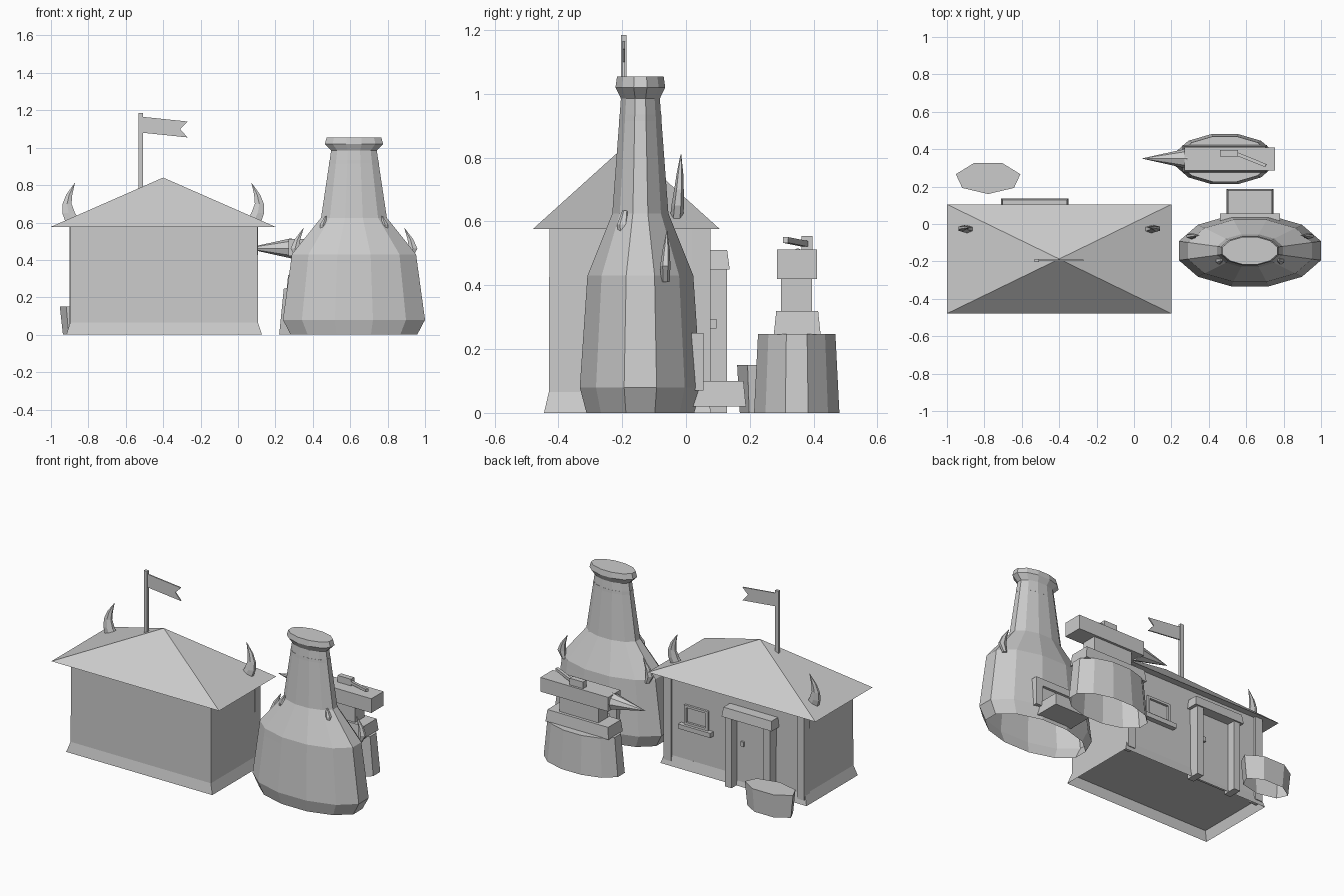
import bpy
import bmesh
import math
from mathutils import Matrix, Vector

cube = bpy.data.objects.get("Cube")
if cube:
    bpy.data.objects.remove(cube, do_unlink=True)

GREY = 0.6
mat = bpy.data.materials.new("plain grey")
mat.use_nodes = True
mat.diffuse_color = (GREY, GREY, GREY, 1)
bsdf = next(n for n in mat.node_tree.nodes if n.type == 'BSDF_PRINCIPLED')
bsdf.inputs["Base Color"].default_value = (GREY, GREY, GREY, 1)


def finish(name, bm):
    bmesh.ops.recalc_face_normals(bm, faces=bm.faces)
    mesh = bpy.data.meshes.new(name)
    bm.to_mesh(mesh)
    bm.free()
    mesh.materials.append(mat)
    obj = bpy.data.objects.new(name, mesh)
    bpy.context.collection.objects.link(obj)
    return obj


def loft(name, rings, n=4, bottom=True, phase=0.5):
    """Stack of n-sided rings (x, y, z, half width, half depth)."""
    bm = bmesh.new()
    scale = 1 / math.cos(math.pi / n) if phase == 0.5 else 1
    loops = []
    for x, y, z, hx, hy in rings:
        angles = [2 * math.pi * (i + phase) / n for i in range(n)]
        loops.append([bm.verts.new((x + hx * scale * math.cos(a),
                                    y + hy * scale * math.sin(a), z)) for a in angles])
    for a, b in zip(loops, loops[1:]):
        for i in range(n):
            j = (i + 1) % n
            bm.faces.new((a[i], a[j], b[j], b[i]))
    bm.faces.new(loops[-1])
    if bottom:
        bm.faces.new(loops[0][::-1])
    return finish(name, bm)


def box(name, x0, x1, y0, y1, z0, z1, grow=0.0):
    """Box between limits; grow widens the top."""
    x, y, hx, hy = (x0 + x1) / 2, (y0 + y1) / 2, (x1 - x0) / 2, (y1 - y0) / 2
    return loft(name, [(x, y, z0, hx, hy), (x, y, z1, hx + grow, hy + grow)])


def profile(name, x, y, ratio, points, n, **kw):
    return loft(name, [(x, y, z, r, r * ratio) for z, r in points], n, **kw)


def prism(name, points, y0, y1):
    """Outline in x and z given depth along y."""
    bm = bmesh.new()
    face = bm.faces.new([bm.verts.new((x, y0, z)) for x, z in points])
    out = bmesh.ops.extrude_face_region(bm, geom=[face])
    moved = [g for g in out["geom"] if isinstance(g, bmesh.types.BMVert)]
    bmesh.ops.translate(bm, verts=moved, vec=(0, y1 - y0, 0))
    return finish(name, bm)


# House walls with a flared, hollow foot
HX, HY = -0.395, -0.183
loft("house_foot", [(HX, HY, 0, 0.523, 0.262), (HX, HY, 0.065, 0.502, 0.247)], bottom=False)
loft("house_walls", [(HX, HY, 0.06, 0.502, 0.247), (HX, HY, 0.58, 0.5, 0.245)])

# Pyramid roof
loft("roof", [(-0.4, -0.187, 0.577, 0.6, 0.292), (-0.4, -0.187, 0.84, 0.0005, 0.0005)])

# Flag
box("flag_pole", -0.531, -0.507, -0.204, -0.186, 0.77, 1.185)
prism("flag", [(-0.51, 1.165), (-0.27, 1.14), (-0.31, 1.10), (-0.27, 1.055), (-0.51, 1.08)],
      -0.199, -0.191)

# Curved horns on the roof
for side, label in ((1, "left"), (-1, "right")):
    path = [(0.48, -0.03, 0.60, 0.042, 0.018), (0.505, -0.026, 0.65, 0.034, 0.017),
            (0.514, -0.022, 0.70, 0.024, 0.013), (0.502, -0.019, 0.75, 0.016, 0.009),
            (0.473, -0.016, 0.81, 0.001, 0.001)]
    loft("roof_horn_" + label, [(-0.4 + side * x, y, z, a, b) for x, y, z, a, b in path], 6)

# Corner posts, door and window on the back wall
for label, x in (("left", 0.055), ("right", -0.9)):
    box("corner_post_" + label, x, x + 0.052, 0.02, 0.077, 0.03, 0.577)
for label, x in (("left", -0.415), ("right", -0.69)):
    box("door_jamb_" + label, x, x + 0.045, 0.04, 0.128, 0, 0.46)
box("door_lintel", -0.71, -0.35, 0.04, 0.137, 0.45, 0.51, -0.008)
box("door_panel", -0.65, -0.41, 0.04, 0.072, 0.02, 0.455)
box("door_knob", -0.47, -0.45, 0.06, 0.085, 0.265, 0.295)
box("window_sill", -0.24, -0.01, 0.05, 0.095, 0.265, 0.295)
for label, z in (("bottom", 0.295), ("top", 0.405)):
    box("window_rail_" + label, -0.21, -0.04, 0.05, 0.077, z, z + 0.015)
for label, x in (("right", -0.21), ("left", -0.055)):
    box("window_stile_" + label, x, x + 0.015, 0.05, 0.077, 0.295, 0.42)

# Low tub by the door
profile("tub", -0.78, 0.247, 0.49, [(0, 0.16), (0.15, 0.177)], 7, bottom=False, phase=0.25)

# Bottle-shaped furnace
FX, FY = 0.62, -0.143
profile("furnace", FX, FY, 0.5,
        [(0, 0.338), (0.08, 0.38), (0.385, 0.338), (0.43, 0.332), (0.625, 0.176),
         (0.985, 0.122), (1.02, 0.156), (1.055, 0.146)], 12, bottom=False)
profile("neck_band", FX, FY, 0.5, [(0.915, 0.133), (0.935, 0.131)], 12)

# Furnace horns
for side, label in ((1, "left"), (-1, "right")):
    lower = [(0.298, -0.065, 0.41, 0.012, 0.012), (0.315, -0.065, 0.46, 0.024, 0.014),
             (0.302, -0.062, 0.51, 0.015, 0.01), (0.27, -0.06, 0.57, 0.001, 0.001)]
    upper = [(0.168, -0.195, 0.55, 0.014, 0.014), (0.165, -0.198, 0.59, 0.017, 0.016),
             (0.15, -0.19, 0.635, 0.004, 0.008)]
    for kind, path in (("lower", lower), ("upper", upper)):
        loft(f"furnace_horn_{kind}_{label}",
             [(FX + side * x, y, z, a, b) for x, y, z, a, b in path], 6)

# Furnace mouth frame and trough
for label, x in (("right", 0.46), ("left", 0.73)):
    box("mouth_side_" + label, x, x + 0.05, -0.03, 0.055, 0.08, 0.25)
box("mouth_top", 0.46, 0.78, -0.03, 0.055, 0.205, 0.25)
box("mouth_sill", 0.46, 0.78, -0.03, 0.055, 0.07, 0.1)
box("trough", 0.495, 0.745, 0.02, 0.188, 0.02, 0.1, -0.008)

# Stump and anvil
profile("stump", 0.485, 0.347, 0.505, [(0, 0.265), (0.248, 0.24)], 12, bottom=False)
box("anvil_base", 0.26, 0.71, 0.275, 0.422, 0.245, 0.32, -0.008)
box("anvil_waist", 0.35, 0.63, 0.298, 0.395, 0.315, 0.425)
box("anvil_block", 0.27, 0.755, 0.285, 0.41, 0.42, 0.512)
bm = bmesh.new()
bmesh.ops.create_cone(bm, cap_ends=True, segments=8, radius1=0.054, radius2=0.001, depth=0.24)
bmesh.ops.transform(bm, verts=bm.verts, matrix=Matrix.Translation((0.165, 0.35, 0.462))
                    @ Matrix.Rotation(-math.pi / 2, 4, 'Y'))
finish("anvil_horn", bm)

# Hammer resting on the anvil
box("hammer_head", 0.46, 0.555, 0.362, 0.396, 0.512, 0.555)
start, end = Vector((0.53, 0.383, 0.528)), Vector((0.705, 0.312, 0.542))
handle = box("hammer_handle", -0.009, 0.009, -0.009, 0.009, 0, (end - start).length)
turn = (end - start).to_track_quat('Z', 'Y').to_matrix().to_4x4()
handle.data.transform(Matrix.Translation(start) @ turn)
